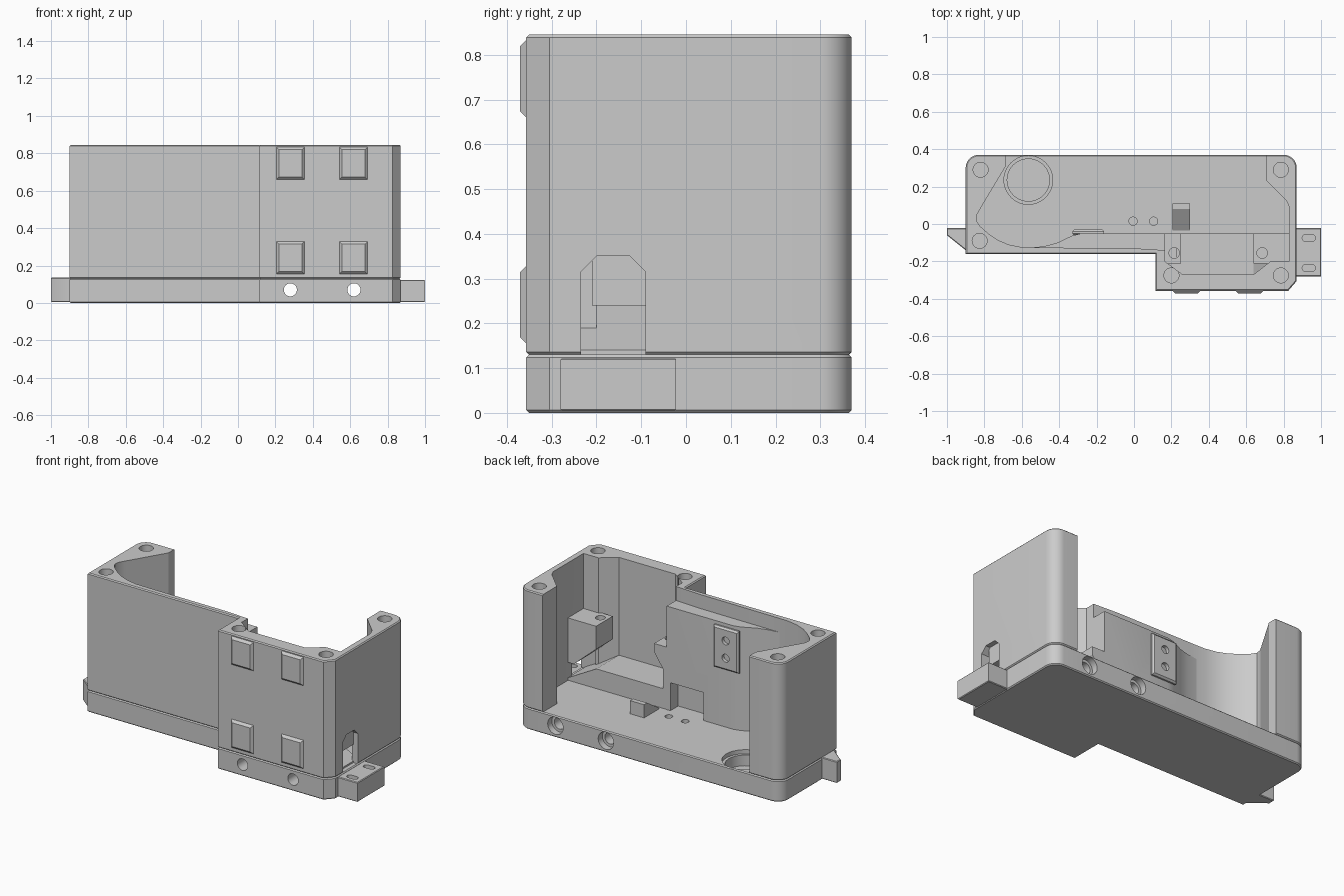
import bpy, bmesh
from math import sin, cos, pi, radians

if "Cube" in bpy.data.objects:
    bpy.data.objects.remove(bpy.data.objects["Cube"])

grey = bpy.data.materials.new("plain grey")
grey.use_nodes = True
grey.diffuse_color = (0.6, 0.6, 0.6, 1)
grey.node_tree.nodes["Principled BSDF"].inputs["Base Color"].default_value = (0.6, 0.6, 0.6, 1)


def arc(cx, cy, r, start=0, end=360, steps=10):
    angles = [radians(start + (end - start) * i / steps) for i in range(steps + 1)]
    return [(cx + r * cos(a), cy + r * sin(a)) for a in angles]


def circle(cx, cy, r, sides=32):
    return arc(cx, cy, r, 0, 360, sides)[:-1]


def slot(cx, cy, half, r):
    return arc(cx + half, cy, r, -90, 90) + arc(cx - half, cy, r, 90, 270)


def rect(a0, b0, a1, b1):
    return [(a0, b0), (a1, b0), (a1, b1), (a0, b1)]


def prism(name, profile, lo, hi, axis="z", bevel=0):
    """Extrude a closed profile along an axis, optionally chamfering both rims."""
    place = {"x": lambda a, b, t: (t, a, b),
             "y": lambda a, b, t: (a, t, b),
             "z": lambda a, b, t: (a, b, t)}[axis]
    bm = bmesh.new()
    bottom = [bm.verts.new(place(a, b, lo)) for a, b in profile]
    top = [bm.verts.new(place(a, b, hi)) for a, b in profile]
    caps = [bm.faces.new(bottom[::-1]), bm.faces.new(top)]
    n = len(profile)
    for i in range(n):
        j = (i + 1) % n
        bm.faces.new((bottom[i], bottom[j], top[j], top[i]))
    bmesh.ops.recalc_face_normals(bm, faces=bm.faces)
    if bevel:
        rims = list({e for f in caps for e in f.edges})
        bmesh.ops.bevel(bm, geom=rims, offset=bevel, segments=1, affect="EDGES")
    mesh = bpy.data.meshes.new(name)
    bm.to_mesh(mesh)
    bm.free()
    mesh.materials.append(grey)
    obj = bpy.data.objects.new(name, mesh)
    bpy.context.collection.objects.link(obj)
    parts.append(obj)
    return obj


def cut(target, *args, **kwargs):
    """Subtract a prism from the target."""
    cutter = prism("cutter", *args, **kwargs)
    parts.remove(cutter)
    cutter.hide_render = True
    mod = target.modifiers.new("cut", "BOOLEAN")
    mod.operation, mod.solver, mod.object = "DIFFERENCE", "EXACT", cutter
    bpy.context.view_layer.objects.active = target
    bpy.ops.object.modifier_apply(modifier=mod.name)
    bpy.data.objects.remove(cutter)


parts = []
FLOOR, TOP = 0.13, 0.845

# Shared stepped footprint with rounded back corners
footprint = ([(-0.9, -0.16), (0.115, -0.16), (0.115, -0.357), (0.825, -0.357), (0.87, -0.305)]
             + arc(0.8, 0.3, 0.07, 0, 90) + arc(-0.83, 0.3, 0.07, 90, 180))

# Base plate with bolt holes, round seat and pin holes
base = prism("base_plate", footprint, 0, FLOOR, bevel=0.006)
for x in (0.28, 0.62):
    cut(base, circle(x, 0.07, 0.035), -0.5, 0.5, axis="y")
    cut(base, circle(x, 0.07, 0.052), 0.33, 0.5, axis="y")
cut(base, circle(-0.565, 0.235, 0.13, 48), 0.105, 0.3)
cut(base, circle(-0.565, 0.235, 0.113, 48), 0.04, 0.3)
for x in (-0.005, 0.105):
    cut(base, circle(x, 0.015, 0.022), 0.06, 0.3)

# Housing wall, open at the back
body = prism("housing_wall", footprint, FLOOR, TOP, bevel=0.006)
cavity = [(-0.685, 0.5), (-0.685, 0.31), (-0.82, 0.085), (-0.84, 0.05), (-0.843, 0.02),
          (-0.825, -0.01), (-0.78, -0.05), (-0.73, -0.085), (-0.67, -0.11), (-0.6, -0.124),
          (-0.5, -0.126), (0.0, -0.13), (0.165, -0.14), (0.165, -0.2), (0.26, -0.27),
          (0.64, -0.27), (0.73, -0.2), (0.83, -0.2), (0.83, 0.09), (0.815, 0.125),
          (0.705, 0.235), (0.705, 0.5)]
cut(body, cavity, 0.05, 1)
for x, y in ((-0.82, 0.29), (-0.825, -0.09), (0.2, -0.275), (0.785, -0.275), (0.785, 0.29)):
    cut(body, circle(x, y, 0.04), 0.72, 1)

# Cable arch through the side wall
arch = [(-0.235, 0.125), (-0.235, 0.315), (-0.2, 0.35), (-0.125, 0.35), (-0.09, 0.315), (-0.09, 0.125)]
cut(body, arch, 0.75, 1, axis="x")

# Thick inner wall with a curved end and a low recess
inner = prism("inner_wall", [(0.165, -0.05), (-0.28, -0.05), (-0.33, -0.062), (-0.41, -0.1),
                             (-0.48, -0.119), (-0.56, -0.127), (-0.56, -0.145), (0.165, -0.145)],
              FLOOR, 0.76)
cut(inner, [(-0.05, 0.3), (-0.125, 0.3), (-0.125, 0.1), (0.1, 0.1), (0.1, 0.35), (-0.05, 0.35)],
    -0.084, 0.14, axis="x")

# Screw plate on the inner wall
plate = prism("screw_plate", rect(-0.33, 0.485, -0.16, 0.74), -0.06, -0.03, axis="y", bevel=0.01)
for z in (0.56, 0.665):
    cut(plate, circle(-0.245, z, 0.024), -0.055, 0.1, axis="y")

# Support blocks either side of the front bay
left_block = prism("wide_support", [(0.64, 0.51), (0.84, 0.51), (0.84, 0.24), (0.79, 0.24), (0.64, 0.37)],
                   -0.21, -0.05, axis="y")
right_block = prism("narrow_support", [(0.155, 0.51), (0.25, 0.51), (0.25, 0.46), (0.19, 0.37),
                                       (0.19, 0.14), (0.155, 0.14)], -0.21, -0.05, axis="y")
for block, x in ((left_block, 0.685), (right_block, 0.215)):
    cut(block, circle(x, -0.155, 0.028), 0.43, 0.6)

# Ledge with a ramp down to the arch
prism("cable_ramp", [(0.16, 0.12), (0.16, 0.25), (0.64, 0.25), (0.84, 0.14), (0.84, 0.12)],
      -0.28, -0.052, axis="y")

# Small wedge stop on the floor
prism("floor_wedge", [(-0.035, 0.12), (-0.035, 0.135), (0.08, 0.21), (0.11, 0.21), (0.11, 0.12)],
      0.205, 0.3, axis="x")

# Raised pads on the front
for x in (0.205, 0.542):
    for z in (0.155, 0.66):
        prism("front_pad", rect(x, z, x + 0.15, z + 0.173), -0.371, -0.335, axis="y", bevel=0.014)

# Slotted tab and wedge tab at the ends
tab = prism("slotted_tab", rect(0.85, -0.28, 1.0, -0.022), 0.004, 0.123, bevel=0.004)
for y in (-0.075, -0.235):
    cut(tab, slot(0.935, y, 0.018, 0.018), 0.05, 0.3)
prism("wedge_tab", [(-1.0, -0.022), (-0.88, -0.022), (-0.88, -0.145), (-0.9, -0.14), (-1.0, -0.06)],
      0.004, 0.135, bevel=0.004)

# Smooth curved walls, keep hard edges
bpy.ops.object.select_all(action="DESELECT")
for part in parts:
    part.select_set(True)
bpy.context.view_layer.objects.active = body
bpy.ops.object.shade_smooth_by_angle(angle=radians(28))
